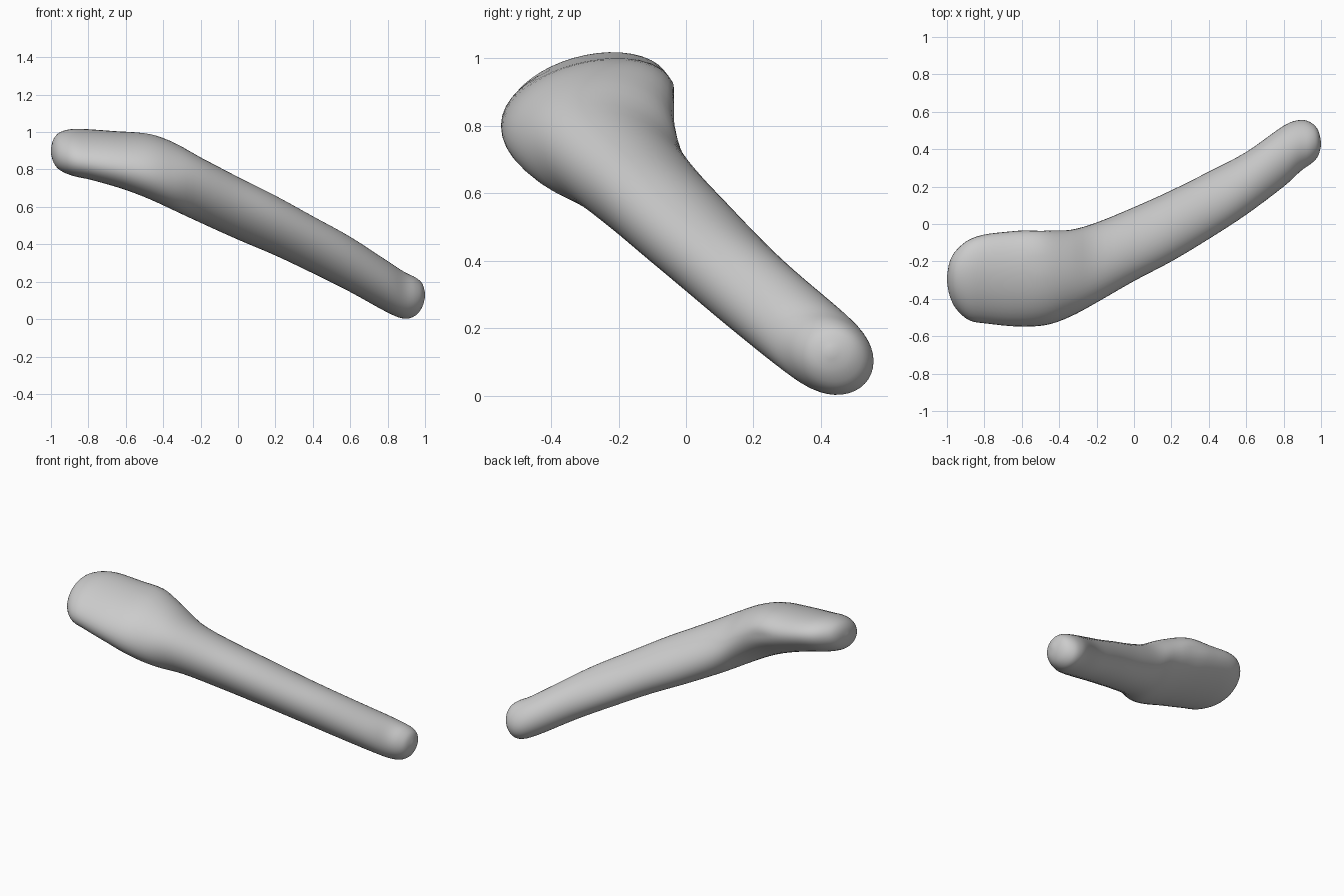
import bpy, bmesh, math

if "Cube" in bpy.data.objects:
    bpy.data.objects.remove(bpy.data.objects["Cube"])

# Sections along the handle: x, y min, y max, z min, z max, tilt of the oval
SECTIONS = [
    (-1.00, -.31, -.28, .885, .915, .30),
    (-0.985, -.385, -.20, .835, .965, .30),
    (-0.95, -.455, -.14, .795, 1.00, .33),
    (-0.88, -.515, -.083, .765, 1.017, .35),
    (-0.78, -.533, -.053, .743, 1.014, .35),
    (-0.62, -.548, -.040, .697, 1.00, .28),
    (-0.47, -.540, -.040, .640, .985, .20),
    (-0.34, -.495, -.032, .580, .942, .05),
    (-0.20, -.420, .008, .515, .865, -.25),
    (0.00, -.305, .090, .425, .760, -.33),
    (0.20, -.200, .180, .340, .660, -.35),
    (0.40, -.080, .280, .245, .550, -.36),
    (0.60, .050, .385, .145, .440, -.34),
    (0.80, .200, .525, .035, .310, -.30),
    (0.89, .282, .556, .002, .252, -.20),
    (0.95, .325, .540, .020, .222, -.10),
    (0.985, .365, .500, .065, .190, 0),
    (1.00, .420, .440, .118, .140, 0),
]
SIDES, STEPS = 40, 4


def spline(p0, p1, p2, p3, t):
    return [b + .5 * t * (c - a + t * (2*a - 5*b + 4*c - d + t * (3*(b - c) + d - a)))
            for a, b, c, d in zip(p0, p1, p2, p3)]


def ring(bm, row):
    x, y0, y1, z0, z1, r = row
    a, b = (y1 - y0) / 2, (z1 - z0) / 2
    phase = math.asin(r)
    # Fuller upper rear shoulder where the head meets the handle
    bulge = .09 * math.exp(-((x + .5) / .13) ** 2)
    verts = []
    for i in range(SIDES):
        t = 2 * math.pi * i / SIDES
        u, v = math.cos(t), math.sin(t + phase)
        k = 1 + bulge * max(0, (u + v) / 1.6) ** 4
        y = min((y0 + y1) / 2 + a * u * k, y1 + .004)
        z = min((z0 + z1) / 2 + b * v * k, z1 + .004)
        verts.append(bm.verts.new((x, y, z)))
    return verts


# Smooth rounded body lofted through the sections
bm = bmesh.new()
n = len(SECTIONS)
rows = [spline(SECTIONS[max(i-1, 0)], SECTIONS[i], SECTIONS[i+1],
               SECTIONS[min(i+2, n-1)], s / STEPS)
        for i in range(n - 1) for s in range(STEPS)] + [SECTIONS[-1]]
rings = [ring(bm, row) for row in rows]
for p, q in zip(rings, rings[1:]):
    for i in range(SIDES):
        j = (i + 1) % SIDES
        bm.faces.new((p[i], p[j], q[j], q[i]))
bm.faces.new(rings[0])
bm.faces.new(rings[-1])
bmesh.ops.recalc_face_normals(bm, faces=bm.faces)
for f in bm.faces:
    f.smooth = True

mesh = bpy.data.meshes.new("lever_handle")
bm.to_mesh(mesh)
bm.free()
handle = bpy.data.objects.new("lever_handle", mesh)
bpy.context.collection.objects.link(handle)
